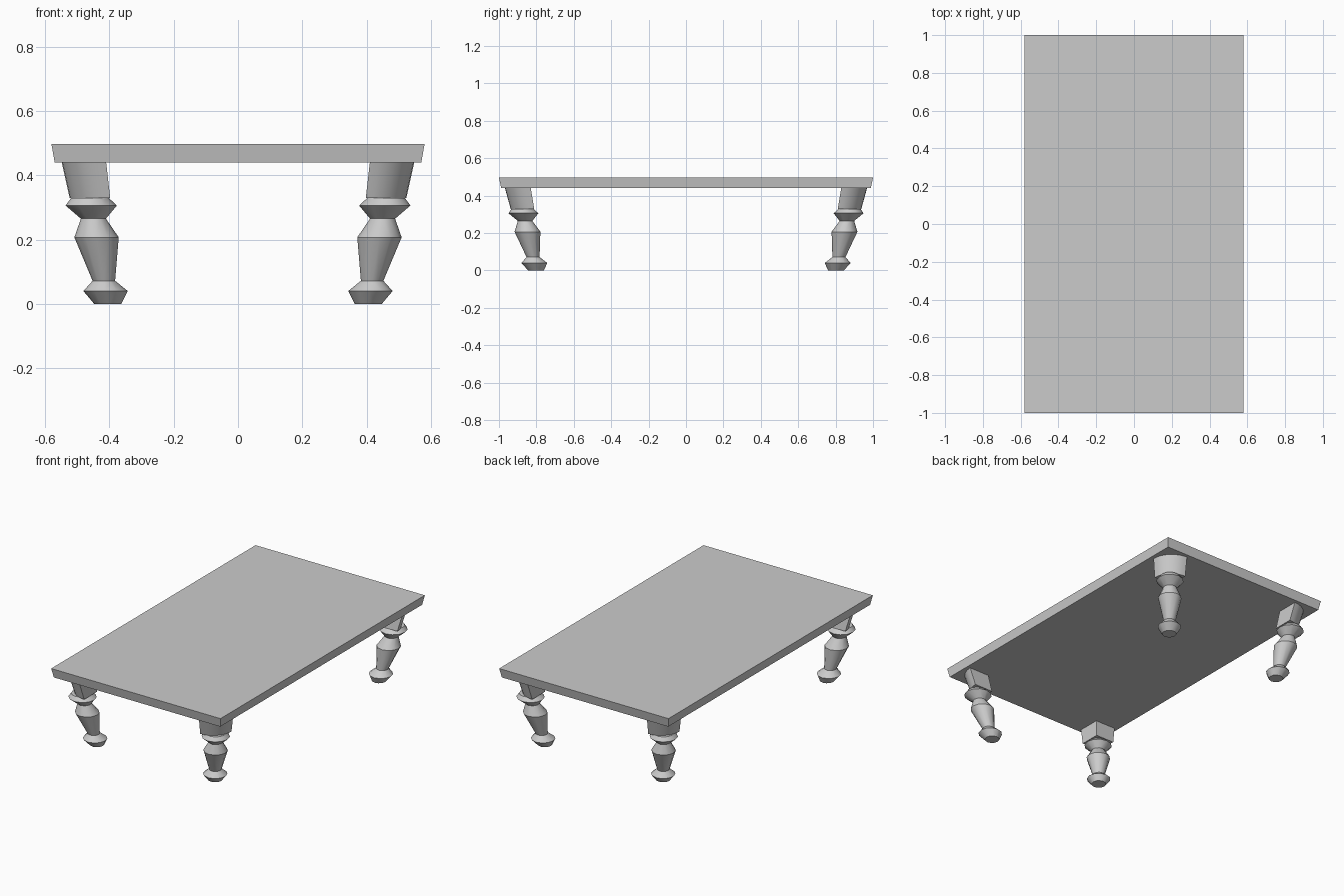
import bpy, bmesh, math

if "Cube" in bpy.data.objects:
    bpy.data.objects.remove(bpy.data.objects["Cube"])


def make_object(name, bm, smooth=False):
    bmesh.ops.recalc_face_normals(bm, faces=bm.faces[:])
    mesh = bpy.data.meshes.new(name)
    bm.to_mesh(mesh)
    bm.free()
    obj = bpy.data.objects.new(name, mesh)
    bpy.context.collection.objects.link(obj)
    if smooth:
        bpy.ops.object.select_all(action='DESELECT')
        obj.select_set(True)
        bpy.context.view_layer.objects.active = obj
        bpy.ops.object.shade_smooth_by_angle(angle=math.radians(35))
    return obj


def loft(rings):
    """Join horizontal rings of points into a capped solid."""
    bm = bmesh.new()
    loops = [[bm.verts.new(p) for p in ring] for ring in rings]
    n = len(loops[0])
    for a, b in zip(loops, loops[1:]):
        for i in range(n):
            j = (i + 1) % n
            bm.faces.new((a[i], a[j], b[j], b[i]))
    bm.faces.new(loops[0][::-1])
    bm.faces.new(loops[-1])
    return bm


def leg_centre(z):
    """Splayed leg axis, leaning outwards towards the top."""
    return 0.405 + 0.168 * z, 0.802 + 0.22 * z


def leg_ring(outline, scale, z, sx, sy):
    cx, cy = leg_centre(z)
    return [(sx * (cx + scale * u), sy * (cy + scale * v), z) for u, v in outline]


# Table top with edges tapering inwards underneath
def rectangle(hx, hy, z):
    return [(-hx, -hy, z), (hx, -hy, z), (hx, hy, z), (-hx, hy, z)]


make_object("table_top", loft([rectangle(0.57, 0.988, 0.44), rectangle(0.58, 1.0, 0.497)]))

# Cross-sections: turned parts are round, corner block is a quarter round
SIDES = 12
circle = [(math.cos(2 * math.pi * i / SIDES), math.sin(2 * math.pi * i / SIDES))
          for i in range(SIDES)]
quarter = [(-1, -1)] + [(-1 + 2 * math.cos(math.pi / 2 * i / 8),
                         -1 + 2 * math.sin(math.pi / 2 * i / 8)) for i in range(9)]

# Turned profile from foot to collar: height, radius
profile = [(0.0, 0.042), (0.04, 0.069), (0.072, 0.035), (0.207, 0.069),
           (0.265, 0.039), (0.306, 0.08), (0.33, 0.058)]
block = [(0.33, 0.063), (0.44, 0.069)]

# Four mirrored legs
for y_name, sy in (("front", -1), ("back", 1)):
    for x_name, sx in (("left", -1), ("right", 1)):
        name = f"{y_name}_{x_name}"
        turned = [leg_ring(circle, r, z, sx, sy) for z, r in profile]
        make_object(name + "_leg", loft(turned), smooth=True)
        corner = [leg_ring(quarter, s, z, sx, sy) for z, s in block]
        make_object(name + "_corner_block", loft(corner), smooth=True)
